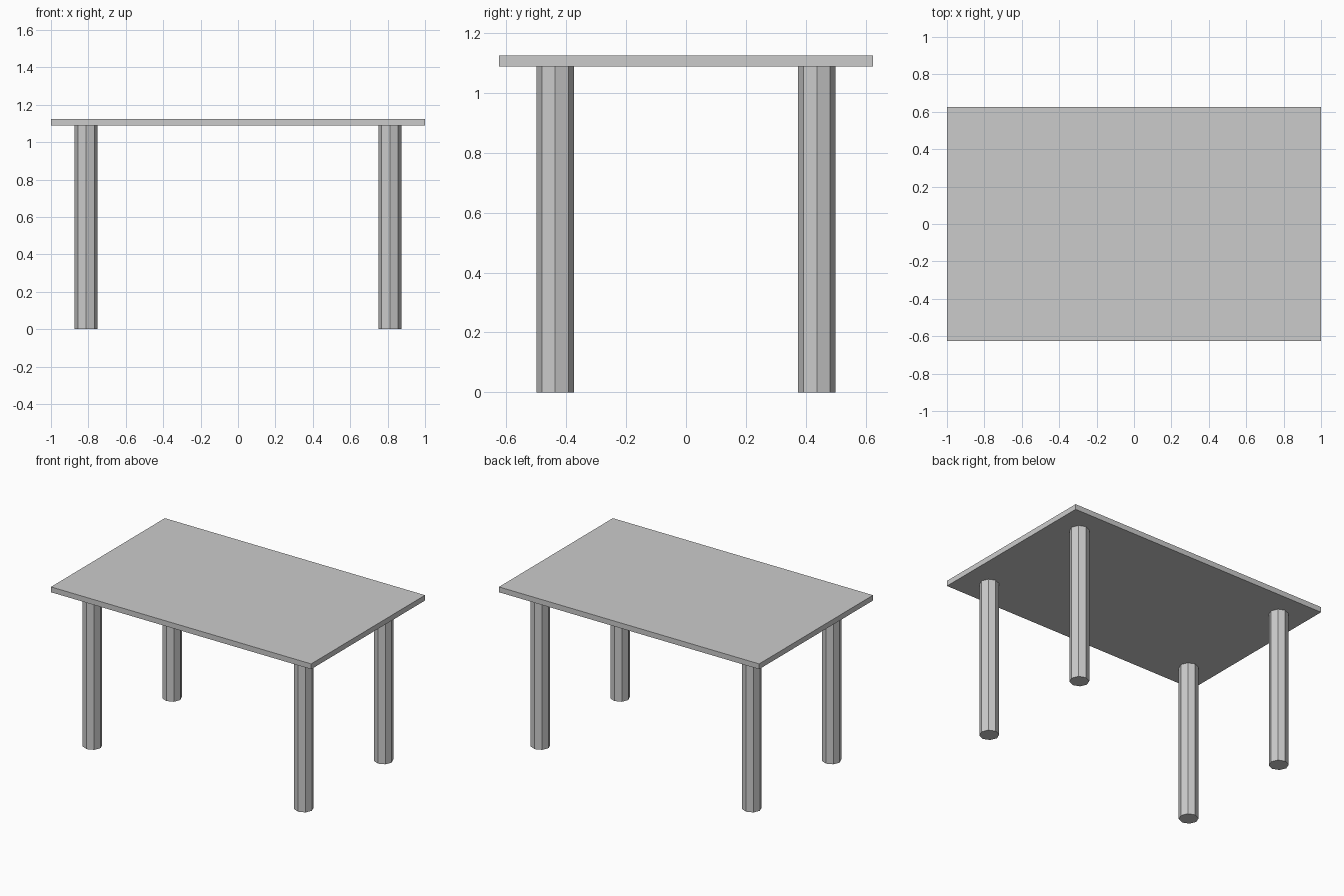
import bpy

if "Cube" in bpy.data.objects:
    bpy.data.objects.remove(bpy.data.objects["Cube"])

TOP_Z, THICK = 1.125, 0.037
LEG_H = TOP_Z - THICK

# Flat rectangular table top
bpy.ops.mesh.primitive_cube_add(size=1, location=(0, 0, TOP_Z - THICK / 2))
top = bpy.context.object
top.name = "table_top"
top.scale = (2.0, 1.25, THICK)
bpy.ops.object.transform_apply(location=False, rotation=False, scale=True)


# Eight-sided straight leg
def add_leg(name, x, y):
    bpy.ops.mesh.primitive_cylinder_add(
        vertices=8, radius=0.0625, depth=LEG_H, location=(x, y, LEG_H / 2))
    bpy.context.object.name = name


# One leg near each corner
for side, x in (("left", -0.8125), ("right", 0.8125)):
    for end, y in (("front", -0.4375), ("back", 0.4375)):
        add_leg(f"{end}_{side}_leg", x, y)
